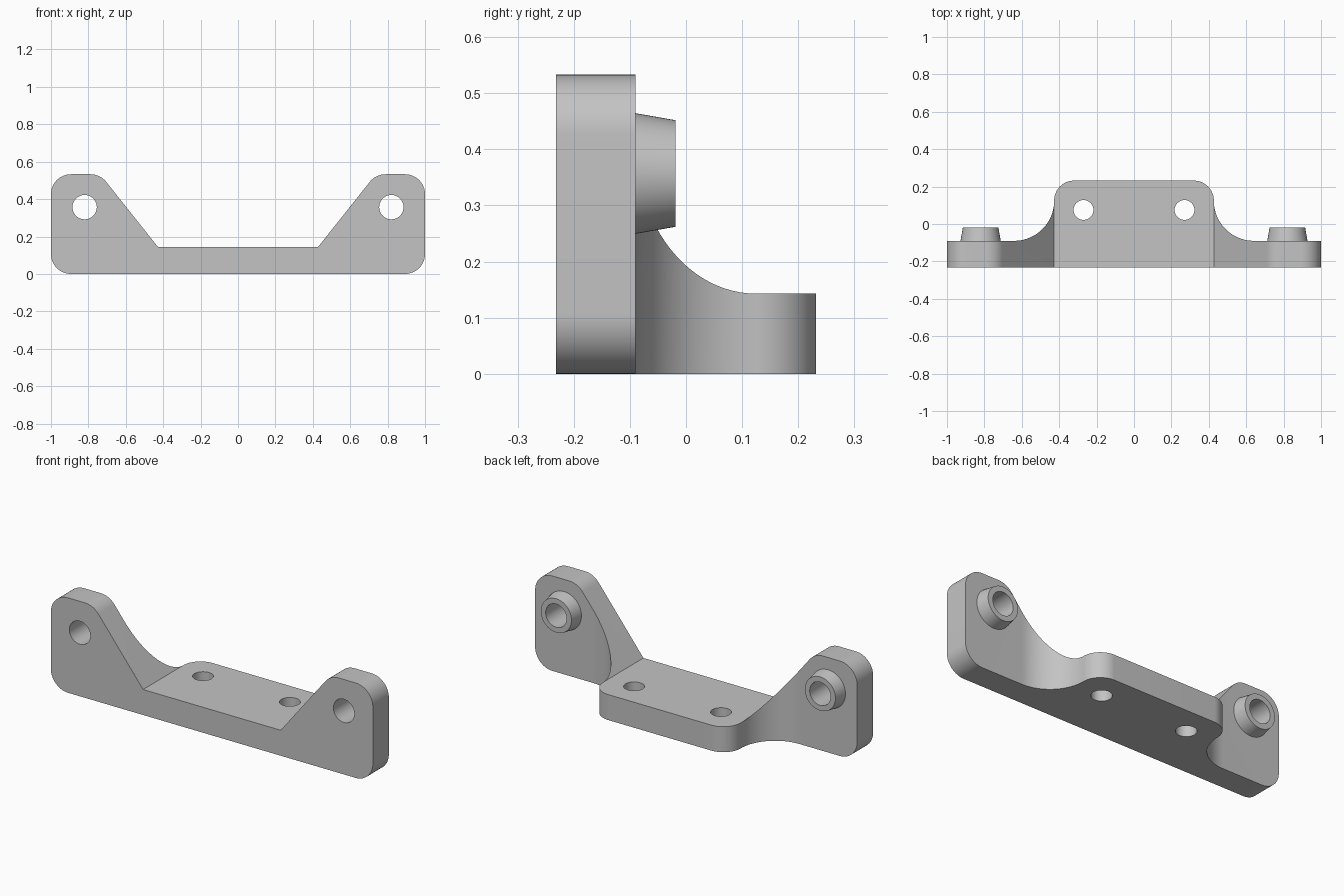
import bpy, bmesh, math
from mathutils import Vector, Matrix

cube = bpy.data.objects.get("Cube")
if cube:
    bpy.data.objects.remove(cube)

grey = bpy.data.materials.new("plain grey")
grey.use_nodes = True
colour = (0.55, 0.55, 0.55, 1)
grey.diffuse_color = colour
grey.node_tree.nodes["Principled BSDF"].inputs["Base Color"].default_value = colour

R = 0.107          # corner radius
THICK = 0.143      # plate thickness
FRONT, BACK = -0.232, 0.232
PLATE = FRONT + THICK - 0.001
TAB = 0.427        # half width of the tab
HEIGHT = 0.533
BOSS_X, BOSS_Z = 0.82, 0.357


def rounded(corners, steps=16):
    """Outline with each (x, y, radius) corner replaced by a tangent arc."""
    out = []
    for i, (x, y, r) in enumerate(corners):
        p = Vector((x, y))
        if r == 0:
            out.append(p)
            continue
        a = (Vector(corners[i - 1][:2]) - p).normalized()
        b = (Vector(corners[(i + 1) % len(corners)][:2]) - p).normalized()
        half = a.angle(b) / 2
        centre = p + (a + b).normalized() * (r / math.sin(half))
        start = p + a * (r / math.tan(half)) - centre
        end = p + b * (r / math.tan(half)) - centre
        sweep = math.atan2(start.cross(end), start.dot(end))
        for k in range(steps + 1):
            out.append(centre + Matrix.Rotation(sweep * k / steps, 2) @ start)
    return out


def finish(name, bm):
    bmesh.ops.recalc_face_normals(bm, faces=bm.faces)
    mesh = bpy.data.meshes.new(name)
    bm.to_mesh(mesh)
    bm.free()
    mesh.materials.append(grey)
    ob = bpy.data.objects.new(name, mesh)
    bpy.context.collection.objects.link(ob)
    return ob


def prism(name, outline, place, depth):
    bm = bmesh.new()
    face = bm.faces.new([bm.verts.new(place(p)) for p in outline])
    ext = bmesh.ops.extrude_face_region(bm, geom=[face])
    verts = [v for v in ext["geom"] if isinstance(v, bmesh.types.BMVert)]
    bmesh.ops.translate(bm, verts=verts, vec=depth)
    return finish(name, bm)


def cone(name, r1, r2, length, centre, along_y):
    bm = bmesh.new()
    turn = Matrix.Rotation(-math.pi / 2, 4, "X") if along_y else Matrix()
    bmesh.ops.create_cone(bm, cap_ends=True, segments=64, radius1=r1, radius2=r2,
                          depth=length, matrix=Matrix.Translation(centre) @ turn)
    return finish(name, bm)


def boolean(target, tool, operation):
    mod = target.modifiers.new(operation, "BOOLEAN")
    mod.operation, mod.solver, mod.object = operation, "EXACT", tool
    bpy.context.view_layer.objects.active = target
    bpy.ops.object.modifier_apply(modifier=mod.name)
    bpy.data.objects.remove(tool)


def mirrored(half):
    return half + [(-x, y, r) for x, y, r in reversed(half)]


# Front outline: two raised ears with sloping inner sides
front = mirrored([(1, 0, R), (1, HEIGHT, R), (0.737, HEIGHT, R), (TAB, THICK, 0)])
bracket = prism("bracket", rounded(front),
                lambda p: (p.x, FRONT - 0.1, p.y), (0, 0.7, 0))

# Plan outline: thin plate flowing through fillets into the rear tab
plan = mirrored([(1.1, FRONT, 0), (1.1, PLATE, 0), (TAB, PLATE, 2 * R), (TAB, BACK, R)])
plan_block = prism("plan_block", rounded(plan, 24),
                   lambda p: (p.x, p.y, -0.1), (0, 0, 1))
boolean(bracket, plan_block, "INTERSECT")

# Tapered bosses, mounting holes and tab holes
for side in (-1, 1):
    x = side * BOSS_X
    boss = cone("boss", 0.1075, 0.095, 0.071, (x, PLATE + 0.0355, BOSS_Z), True)
    boolean(bracket, boss, "UNION")
    bore = cone("bore", 0.065, 0.065, 1, (x, 0, BOSS_Z), True)
    boolean(bracket, bore, "DIFFERENCE")
    hole = cone("tab_hole", 0.053, 0.053, 1, (side * 0.27, 0.075, 0), False)
    boolean(bracket, hole, "DIFFERENCE")

bpy.ops.object.select_all(action="DESELECT")
bracket.select_set(True)
bpy.context.view_layer.objects.active = bracket
bpy.ops.object.shade_smooth_by_angle(angle=math.radians(25))
